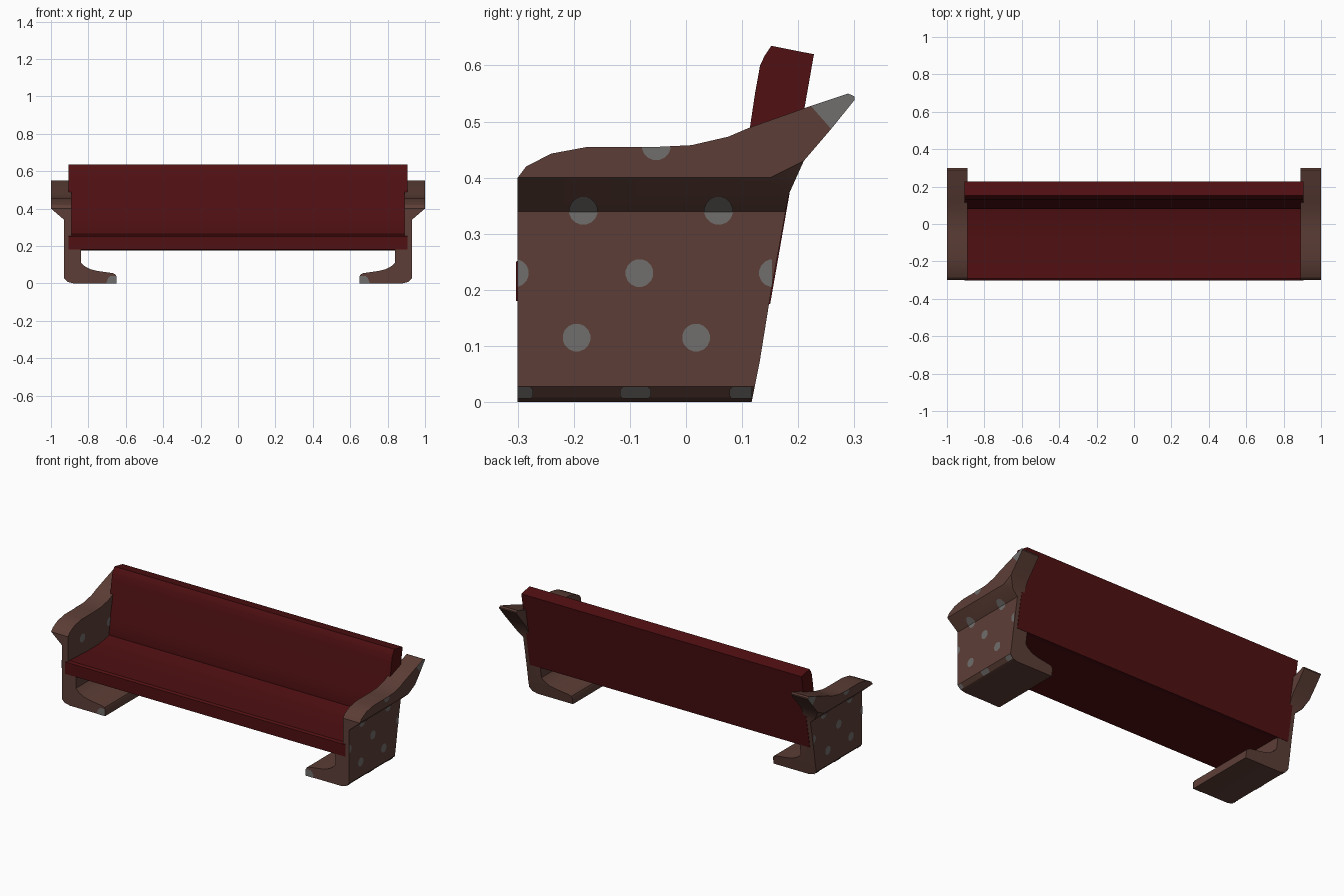
import bpy, bmesh, math
from mathutils import Vector

if "Cube" in bpy.data.objects:
    bpy.data.objects.remove(bpy.data.objects["Cube"])


def material(name, rgb):
    m = bpy.data.materials.new(name)
    m.diffuse_color = (*rgb, 1)
    m.use_nodes = True
    m.node_tree.nodes["Principled BSDF"].inputs["Base Color"].default_value = m.diffuse_color
    return m


RED = material("dark red", (0.080, 0.005, 0.006))
BROWN = material("brown", (0.108, 0.048, 0.037))
GREY = material("grey", (0.165, 0.156, 0.150))


def add_object(name, bm, *mats):
    me = bpy.data.meshes.new(name)
    bm.to_mesh(me)
    bm.free()
    ob = bpy.data.objects.new(name, me)
    bpy.context.collection.objects.link(ob)
    for m in mats:
        me.materials.append(m)
    return ob


def extrude(points, to3d, direction):
    """Closed prism from a 2D outline."""
    bm = bmesh.new()
    face = bm.faces.new([bm.verts.new(to3d(*p)) for p in points])
    ext = bmesh.ops.extrude_face_region(bm, geom=[face])
    vs = [g for g in ext["geom"] if isinstance(g, bmesh.types.BMVert)]
    bmesh.ops.translate(bm, verts=vs, vec=direction)
    bmesh.ops.recalc_face_normals(bm, faces=bm.faces[:])
    return bm


def mirror(ob):
    mod = ob.modifiers.new("mirror", 'MIRROR')
    mod.use_mirror_merge = False


def smooth(ob):
    bpy.ops.object.select_all(action='DESELECT')
    ob.select_set(True)
    bpy.context.view_layer.objects.active = ob
    bpy.ops.object.shade_smooth_by_angle(angle=math.radians(25))


# Seat plank and backrest, both full width
seat_pts = [(-0.303, 0.18), (-0.303, 0.25), (-0.292, 0.258), (-0.22, 0.254), (-0.12, 0.249),
            (-0.02, 0.250), (0.05, 0.258), (0.10, 0.27), (0.14, 0.18)]
back_pts = [(0.15, 0.175), (0.228, 0.62), (0.152, 0.635), (0.140, 0.617), (0.132, 0.60),
            (0.123, 0.55), (0.114, 0.49), (0.103, 0.43), (0.090, 0.37), (0.081, 0.31),
            (0.079, 0.26), (0.085, 0.185)]
W = 0.907
for name, pts in (("seat", seat_pts), ("backrest", back_pts)):
    smooth(add_object(name, extrude(pts, lambda y, z: (-W, y, z), (2 * W, 0, 0)), RED))

# End panel: front cross-section cut to the side outline
section = [(0.65, 0), (0.88, 0), (0.91, 0.008), (0.93, 0.028), (0.93, 0.34), (1.0, 0.40),
           (1.0, 0.60), (0.89, 0.60), (0.89, 0.22), (0.84, 0.19), (0.84, 0.112), (0.82, 0.092),
           (0.79, 0.076), (0.75, 0.066), (0.67, 0.055), (0.655, 0.048), (0.65, 0.035)]
outline = [(-0.30, -0.1), (0.102, -0.1), (0.117, 0), (0.131, 0.07), (0.152, 0.20), (0.183, 0.37),
           (0.21, 0.43), (0.258, 0.486), (0.30, 0.538), (0.30, 0.545), (0.289, 0.55),
           (0.22, 0.527), (0.115, 0.49), (0.075, 0.473), (0.01, 0.458), (-0.05, 0.455),
           (-0.175, 0.455), (-0.24, 0.443), (-0.285, 0.42), (-0.30, 0.40)]
panel = add_object("end_panel", extrude(section, lambda x, z: (x, -0.5, z), (0, 1, 0)),
                   BROWN, GREY)
cutter = add_object("outline_cutter", extrude(outline, lambda y, z: (0.5, y, z), (0.8, 0, 0)))
mod = panel.modifiers.new("cut", 'BOOLEAN')
mod.operation = 'INTERSECT'
mod.solver = 'EXACT'
mod.object = cutter
bpy.context.view_layer.update()
dg = bpy.context.evaluated_depsgraph_get()
bm = bmesh.new()
bm.from_mesh(bpy.data.meshes.new_from_object(panel.evaluated_get(dg)))
panel.modifiers.clear()
bpy.data.objects.remove(cutter)
# Flare rises towards the rear horn; horn tip is grey on its outer face
for v in bm.verts:
    if v.co.x > 0.99 and abs(v.co.z - 0.40) < 0.004 and v.co.y > 0.1:
        v.co.y = 0.15
tip, cut_dir = Vector((0, 0.24, 0.508)), Vector((0, 0.75, 0.66))
bmesh.ops.bisect_plane(bm, geom=bm.verts[:] + bm.edges[:] + bm.faces[:],
                       plane_co=tip, plane_no=cut_dir)
bmesh.ops.triangulate(bm, faces=bm.faces[:])
bmesh.ops.recalc_face_normals(bm, faces=bm.faces[:])
for f in bm.faces:
    beyond = (f.calc_center_median() - tip).dot(cut_dir) > 0
    f.material_index = 1 if beyond and f.normal.x > 0.9 else 0
bm.to_mesh(panel.data)
bm.free()
mirror(panel)
smooth(panel)

# Grey spots: thin patches lying on the panel faces
spots = bmesh.new()


def spot(u, v, r, place, facing, lo=(-9, -9), hi=(9, 9)):
    vs = []
    for i in range(16):
        a = math.tau * (i + 0.5) / 16
        p = (min(max(u + r * math.cos(a), lo[0]), hi[0]),
             min(max(v + r * math.sin(a), lo[1]), hi[1]))
        co = Vector(place(*p)) + Vector(facing) * 0.002
        if all((co - w.co).length > 1e-4 for w in vs):
            vs.append(spots.verts.new(co))
    f = spots.faces.new(vs)
    f.normal_update()
    if f.normal.dot(Vector(facing)) < 0:
        f.normal_flip()


def wall(y, z): return (0.93, y, z)
def flare(y, z): return (0.93 + (z - 0.34) * 7 / 6, y, z)
def chamfer(y, z): return (0.91 + (z - 0.008), y, z)


OUT = (1, 0, 0)
for y, z in ((-0.195, 0.115), (0.018, 0.115), (-0.083, 0.23), (0.155, 0.23), (-0.305, 0.23)):
    spot(y, z, 0.025, wall, OUT, (-0.30, 0), (0.153, 1))
for y in (-0.183, 0.058):
    spot(y, 0.342, 0.026, wall, OUT, hi=(9, 0.34))
    spot(y, 0.342, 0.026, flare, (0.65, 0, -0.76), lo=(-9, 0.34))
for y in (-0.30, -0.09, 0.105):
    spot(y, 0.018, 0.028, chamfer, (0.7, 0, -0.7), (-0.30, 0.008), (0.118, 0.028))
spot(-0.053, 0.457, 0.026, lambda y, z: (1.0, y, z), OUT, hi=(9, 0.455))
for y in (-0.17, 0.08):
    spot(y, 0.345, 0.025, lambda y, z: (0.89, y, z), (-1, 0, 0))
spot(0.655, 0.0, 0.048, lambda x, z: (x, -0.30, z), (0, -1, 0), (0.65, 0), (1, 0.04))
mirror(add_object("panel_spots", spots, GREY))
